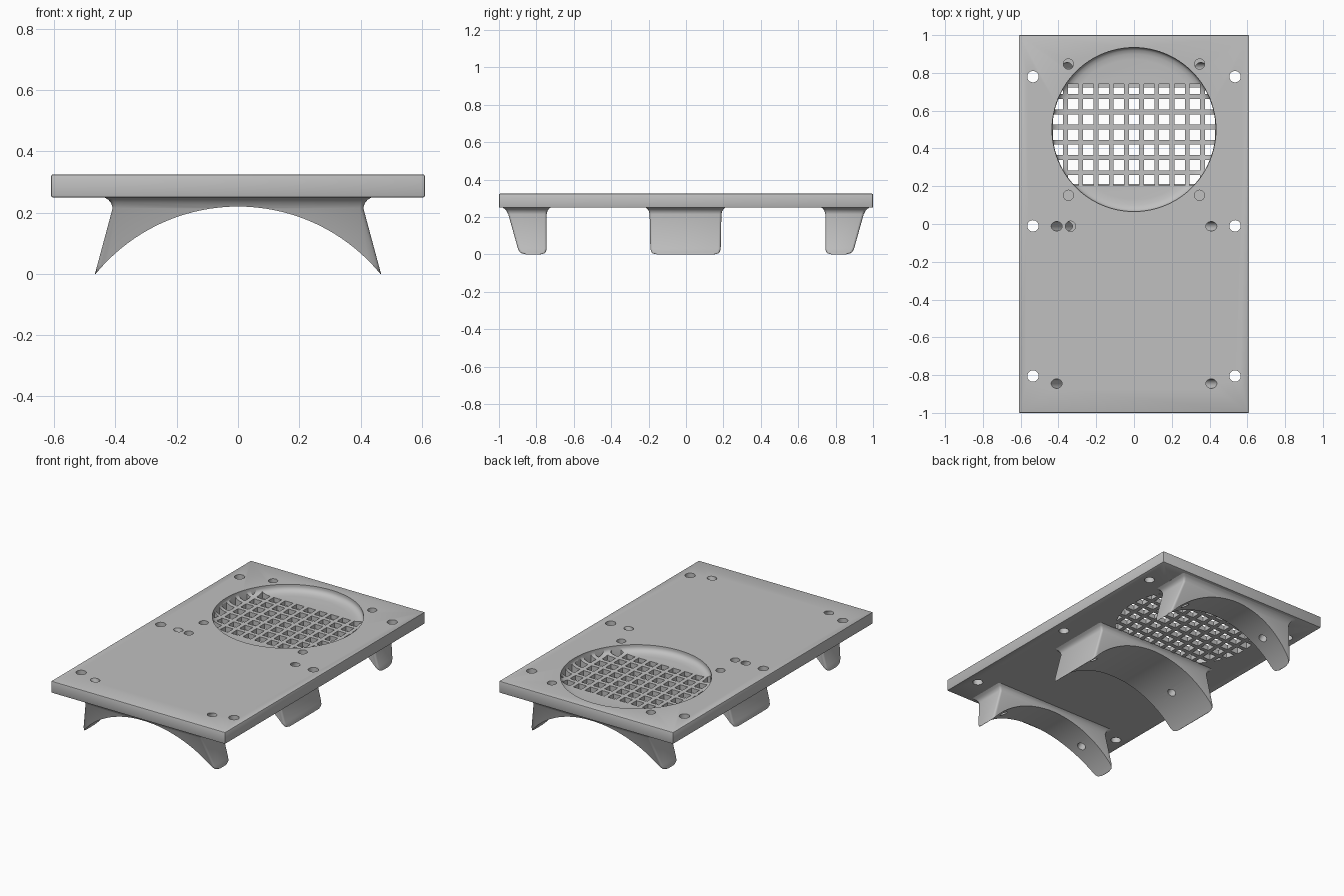
import bpy, bmesh, math
from mathutils import Matrix, Vector

if "Cube" in bpy.data.objects:
    bpy.data.objects.remove(bpy.data.objects["Cube"])

TOP, BOTTOM = 0.325, 0.25          # plate faces
ARCH_R, ARCH_Z = 0.601, -0.381     # tube the saddles sit on

grey = bpy.data.materials.new("plain_grey")
grey.diffuse_color = (0.53, 0.53, 0.53, 1)
grey.use_nodes = True
grey.node_tree.nodes["Principled BSDF"].inputs["Base Color"].default_value = (0.53, 0.53, 0.53, 1)


def make(name, bm):
    bmesh.ops.recalc_face_normals(bm, faces=bm.faces)
    mesh = bpy.data.meshes.new(name)
    bm.to_mesh(mesh)
    bm.free()
    mesh.materials.append(grey)
    ob = bpy.data.objects.new(name, mesh)
    bpy.context.collection.objects.link(ob)
    return ob


def loft(bm, rings):
    """Skin a stack of equal rings and cap both ends."""
    rings = [[bm.verts.new(p) for p in ring] for ring in rings]
    for a, b in zip(rings, rings[1:]):
        for i in range(len(a)):
            j = (i + 1) % len(a)
            bm.faces.new((a[i], a[j], b[j], b[i]))
    bm.faces.new(rings[0][::-1])
    bm.faces.new(rings[-1])


def box(bm, size, centre):
    m = Matrix.Translation(centre) @ Matrix.Diagonal((*size, 1))
    return bmesh.ops.create_cube(bm, size=1, matrix=m)["verts"]


def rod(bm, a, b, radius, sides=32):
    a, b = Vector(a), Vector(b)
    m = Matrix.Translation((a + b) / 2) @ (b - a).to_track_quat("Z", "Y").to_matrix().to_4x4()
    bmesh.ops.create_cone(bm, cap_ends=True, segments=sides, radius1=radius,
                          radius2=radius, depth=(b - a).length, matrix=m)


def boolean(ob, cutter, operation="DIFFERENCE"):
    mod = ob.modifiers.new("cut", "BOOLEAN")
    mod.operation, mod.solver, mod.object = operation, "EXACT", cutter
    bpy.context.view_layer.objects.active = ob
    bpy.ops.object.modifier_apply(modifier=mod.name)


# Base plate with softened edges
bm = bmesh.new()
box(bm, (1.22, 2, TOP - BOTTOM), (0, 0, (TOP + BOTTOM) / 2))
bmesh.ops.bevel(bm, geom=bm.edges[:], offset=0.006, segments=2, affect="EDGES", profile=0.5)
parts = [make("base_plate", bm)]


# Arched saddles: rounded feet, flared root, optional sloping end
def saddle(name, y0, y1, slope0, slope1):
    levels = [(0, 0.022), (0.004, 0.012), (0.012, 0.005), (0.03, 0),
              (0.215, 0), (0.23, -0.003), (0.241, -0.009), (BOTTOM + 0.002, -0.022)]
    rings = []
    for z, inset in levels:
        x = 0.467 - 0.27 * min(z, 0.215) - min(inset, 0) * 1.4
        k = 1 - z / BOTTOM
        a, b = y0 + slope0 * k + inset, y1 - slope1 * k - inset
        rings.append([(-x, a, z), (x, a, z), (x, b, z), (-x, b, z)])
    bm = bmesh.new()
    loft(bm, rings)
    upright = [e for e in bm.edges if abs(e.verts[0].co.z - e.verts[1].co.z) > 0.001]
    bmesh.ops.bevel(bm, geom=upright, offset=0.012, segments=3, affect="EDGES", profile=0.5)
    parts.append(make(name, bm))


saddle("front_saddle", -0.96, -0.745, 0.07, 0)
saddle("middle_saddle", -0.195, 0.19, 0.005, 0.005)
saddle("back_saddle", 0.745, 0.96, 0, 0.07)

bm = bmesh.new()
rod(bm, (0, -2, ARCH_Z), (0, 2, ARCH_Z), ARCH_R, 128)
arch = make("arch_cutter", bm)
for ob in parts[1:]:
    boolean(ob, arch)

# Round recess with a filleted floor
bm = bmesh.new()
rings = []
for r, z in [(0.37, 0.28), (0.40, 0.283), (0.42, 0.29), (0.431, 0.30), (0.434, 0.312), (0.434, 0.4)]:
    rings.append([(r * math.cos(t * math.tau / 96), 0.5 + r * math.sin(t * math.tau / 96), z)
                  for t in range(96)])
loft(bm, rings)
recess = make("recess_cutter", bm)

# Square grille openings, trimmed to the recess circle
bm = bmesh.new()
for col in range(-5, 6):
    for row in range(-3, 4):
        box(bm, (0.055, 0.055, 0.2), (col * 0.0805, 0.473 + row * 0.0805, 0.3))
grille = make("grille_cutter", bm)
bm = bmesh.new()
rod(bm, (0, 0.5, 0.1), (0, 0.5, 0.5), 0.432, 96)
trim = make("grille_trim", bm)
boolean(grille, trim, "INTERSECT")

# Upright holes: through holes at the edges, blind screw pockets inside
bm = bmesh.new()
for side in (-1, 1):
    for y in (0.78, -0.01, -0.805):
        rod(bm, (side * 0.535, y, 0.2), (side * 0.535, y, 0.4), 0.03)
    for y, floor in ((0.847, 0.23), (0.152, 0.265)):
        rod(bm, (side * 0.347, y, floor), (side * 0.347, y, 0.4), 0.027)
rod(bm, (-0.336, -0.012, 0.23), (-0.336, -0.012, 0.4), 0.027)
uprights = make("upright_hole_cutter", bm)

# Angled holes aimed at the axis of the arch
bm = bmesh.new()
for side in (-1, 1):
    for y, reach in ((-0.845, 0.95), (-0.012, 0.95), (0.83, 0.73)):
        aim = Vector((side * 0.502, 0, 0.865))
        origin = Vector((0, y, ARCH_Z))
        rod(bm, origin + aim * 0.55, origin + aim * reach, 0.025)
angled = make("angled_hole_cutter", bm)

for ob in parts:
    for cutter in (recess, grille, uprights, angled):
        if ob.name == "base_plate" or cutter in (uprights, angled):
            boolean(ob, cutter)

for cutter in (arch, recess, grille, trim, uprights, angled):
    bpy.data.objects.remove(cutter)

# Smooth shading with sharp edges kept
bpy.ops.object.select_all(action="DESELECT")
for ob in parts:
    ob.select_set(True)
bpy.context.view_layer.objects.active = parts[0]
bpy.ops.object.shade_smooth_by_angle(angle=math.radians(35))
